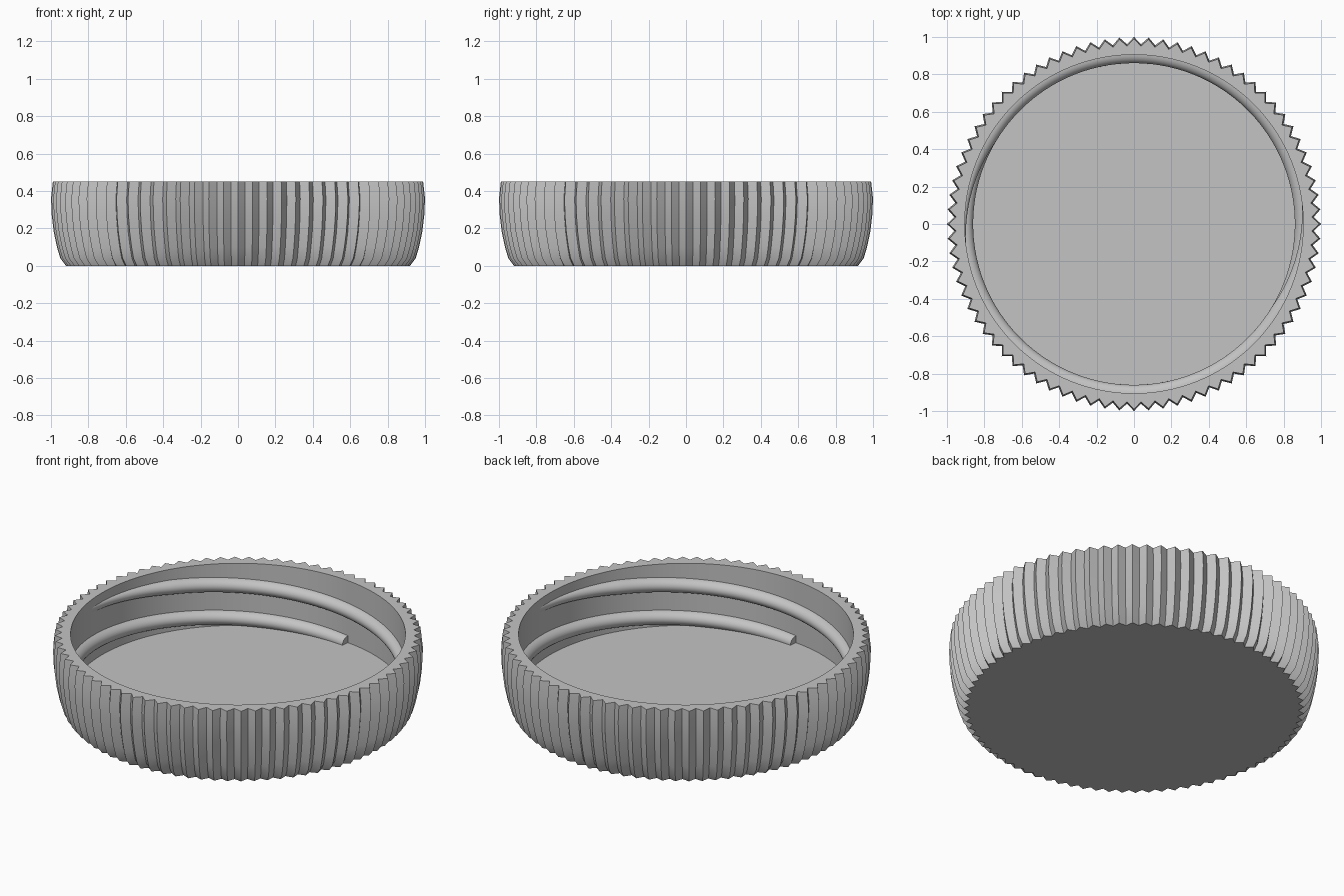
import bpy, bmesh
from math import sin, cos, pi, radians

cube = bpy.data.objects.get("Cube")
if cube:
    bpy.data.objects.remove(cube, do_unlink=True)

RIBS = 80
SEGMENTS = RIBS * 2
WALL = 0.905      # inner wall radius
FLOOR = 0.08      # inner floor height
RIM = 0.45        # rim height

grey = bpy.data.materials.new("plain_grey")
grey.use_nodes = True
grey.diffuse_color = (0.55, 0.55, 0.55, 1)
shader = next(n for n in grey.node_tree.nodes if n.type == 'BSDF_PRINCIPLED')
shader.inputs["Base Color"].default_value = grey.diffuse_color


def finish(bm, name):
    bmesh.ops.recalc_face_normals(bm, faces=bm.faces)
    mesh = bpy.data.meshes.new(name)
    bm.to_mesh(mesh)
    bm.free()
    mesh.materials.append(grey)
    obj = bpy.data.objects.new(name, mesh)
    bpy.context.collection.objects.link(obj)
    bpy.ops.object.select_all(action='DESELECT')
    obj.select_set(True)
    bpy.context.view_layer.objects.active = obj
    bpy.ops.object.shade_smooth_by_angle(angle=radians(30))
    return obj


def bridge(bm, a, b, closed):
    for i in range(len(a) if closed else len(a) - 1):
        j = (i + 1) % len(a)
        bm.faces.new((a[i], a[j], b[j], b[i]))


# Lid: ribbed outside, flat rim, plain inner wall and floor
# Each profile entry is radius, rib depth, height
profile = [(0.92, 0.03, 0), (0.95, 0.034, 0.04), (0.968, 0.036, 0.1),
           (0.985, 0.037, 0.18), (0.996, 0.038, 0.27), (1.0, 0.038, 0.36),
           (0.99, 0.038, RIM), (WALL, 0, RIM), (WALL, 0, FLOOR)]
bm = bmesh.new()
rings = []
for radius, depth, z in profile:
    ring = []
    for i in range(SEGMENTS):
        a = 2 * pi * i / SEGMENTS
        r = radius - depth * (i % 2)
        ring.append(bm.verts.new((r * cos(a), r * sin(a), z)))
    rings.append(ring)
for lower, upper in zip(rings, rings[1:]):
    bridge(bm, lower, upper, True)
for ring, z in ((rings[0], 0), (rings[-1], FLOOR)):
    centre = bm.verts.new((0, 0, z))
    for i in range(SEGMENTS):
        bm.faces.new((ring[i], ring[(i + 1) % SEGMENTS], centre))
finish(bm, "lid")


# Threads: two rounded helical ridges rising from the floor, fading at the top
def thread(name, turn):
    start, fade, end = radians(-96), radians(149), radians(190)
    rise, steps, arc = 0.062, 150, 12
    bm = bmesh.new()
    sections = []
    for i in range(steps + 1):
        a = start + (end - start) * i / steps
        z = FLOOR + rise * (a - start)
        size = min(1, (end - a) / (end - fade))
        size = max(size, 0.01)
        section = []
        for k in range(arc + 1):
            t = pi * k / arc
            r = WALL + 0.004 - 0.049 * size * sin(t)
            h = z - 0.042 * (0.3 + 0.7 * size) * cos(t)
            section.append(bm.verts.new((r * cos(a + turn), r * sin(a + turn), h)))
        sections.append(section)
    for one, two in zip(sections, sections[1:]):
        bridge(bm, one, two, True)
    bm.faces.new(sections[0])
    bm.faces.new(sections[-1])
    finish(bm, name)


thread("first_thread", 0)
thread("second_thread", pi)
